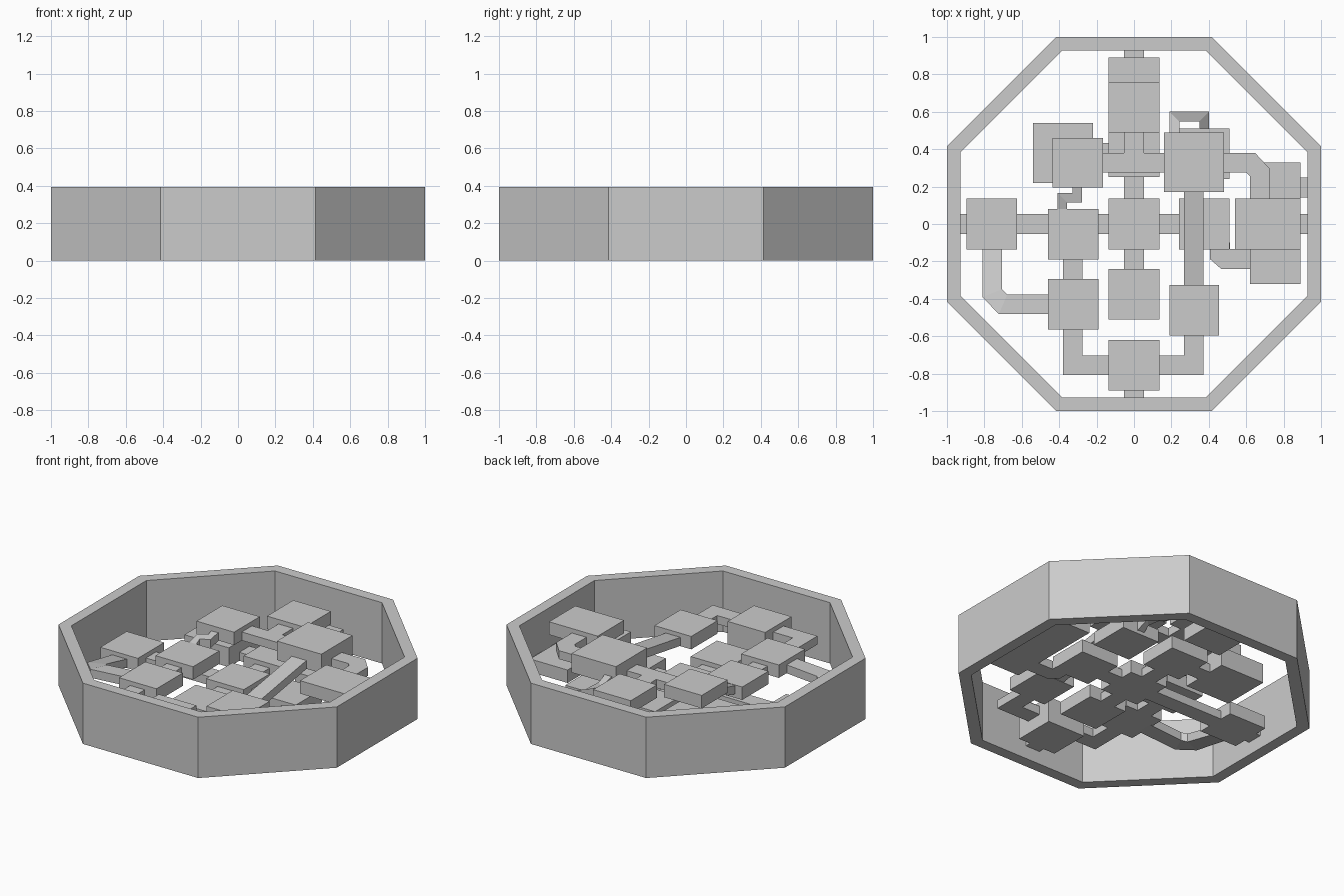
import bpy, bmesh, math
from mathutils import Vector

if "Cube" in bpy.data.objects:
    bpy.data.objects.remove(bpy.data.objects["Cube"])

L1, L2, L3 = 0.085, 0.168, 0.252   # floor heights of the three storeys
RH, CH = 0.084, 0.055              # room and corridor heights
W = 0.105                          # corridor width


def make(name, bm):
    bmesh.ops.recalc_face_normals(bm, faces=bm.faces)
    me = bpy.data.meshes.new(name)
    bm.to_mesh(me)
    bm.free()
    ob = bpy.data.objects.new(name, me)
    bpy.context.collection.objects.link(ob)
    return ob


def room(name, x0, x1, y0, y1, z, h=RH):
    bm = bmesh.new()
    bmesh.ops.create_cube(bm, size=1)
    for v in bm.verts:
        v.co = ((x0 + x1) / 2 + v.co.x * (x1 - x0),
                (y0 + y1) / 2 + v.co.y * (y1 - y0),
                z + (v.co.z + 0.5) * h)
    make(name, bm)


def corridor(name, pts, w=W, h=CH):
    """Sweep a box section along a path of floor points with mitred corners."""
    P = [Vector(p) for p in pts]
    D = [(b - a).to_2d().normalized() for a, b in zip(P, P[1:])]
    bm = bmesh.new()
    rings = []
    for i, p in enumerate(P):
        a, b = D[max(i - 1, 0)], D[min(i, len(D) - 1)]
        n = Vector((-(a.y + b.y), a.x + b.x)).normalized()
        n *= w / 2 / n.dot(Vector((-a.y, a.x)))
        rings.append([bm.verts.new((p.x + s * n.x, p.y + s * n.y, p.z + t * h))
                      for s, t in ((-1, 0), (1, 0), (1, 1), (-1, 1))])
    for r, q in zip(rings, rings[1:]):
        for k in range(4):
            bm.faces.new((r[k], r[(k + 1) % 4], q[(k + 1) % 4], q[k]))
    bm.faces.new(rings[0])
    bm.faces.new(rings[-1])
    make(name, bm)


# octagonal outer wall
bm = bmesh.new()
rings = []
for ap, z in ((1, 0), (1, 0.395), (0.928, 0.395), (0.928, 0)):
    r = ap / math.cos(math.pi / 8)
    rings.append([bm.verts.new((r * math.cos(math.pi / 8 + k * math.pi / 4),
                                r * math.sin(math.pi / 8 + k * math.pi / 4), z))
                  for k in range(8)])
for i in range(4):
    a, b = rings[i], rings[(i + 1) % 4]
    for k in range(8):
        bm.faces.new((a[k], a[(k + 1) % 8], b[(k + 1) % 8], b[k]))
make("outer_wall", bm)

# lower storey rooms
room("centre_room", -0.135, 0.135, -0.135, 0.135, L1)
room("west_room", -0.895, -0.625, -0.135, 0.135, L1)
room("inner_east_room", 0.24, 0.51, -0.135, 0.135, L1)
room("inner_south_room", -0.135, 0.135, -0.51, -0.24, L1)
room("south_gate_room", -0.135, 0.135, -0.89, -0.62, L1)
room("inner_north_room", -0.135, 0.135, 0.25, 0.51, L1)
room("north_gate_room", -0.135, 0.135, 0.62, 0.89, L1)
room("east_hall", 0.62, 0.89, -0.32, 0.33, L1)
room("northwest_hall", -0.54, -0.22, 0.22, 0.54, L1, 0.125)
room("northeast_room", 0.24, 0.51, 0.24, 0.51, L1)

# middle storey rooms
room("middle_west_room", -0.46, -0.19, -0.19, 0.08, L2)
room("southwest_room", -0.46, -0.19, -0.565, -0.295, L2)
room("south_upper_room", -0.135, 0.135, -0.89, -0.62, L2)
room("southeast_room", 0.19, 0.455, -0.595, -0.325, L2)

# upper storey rooms
room("northwest_upper_room", -0.435, -0.165, 0.195, 0.46, L3)
room("north_upper_room", -0.135, 0.135, 0.49, 0.76, L3)
room("northeast_upper_hall", 0.16, 0.48, 0.17, 0.49, L3, 0.123)
room("east_upper_room", 0.54, 0.89, -0.135, 0.135, L3)

# straight lower corridors
for a, b in ((-0.94, -0.85), (-0.65, -0.1), (0.1, 0.3), (0.85, 0.94)):
    corridor("cross_corridor_x", [(a, 0, L1), (b, 0, L1)])
for a, b in ((-0.94, -0.85), (-0.28, -0.1), (0.1, 0.3), (0.85, 0.94)):
    corridor("cross_corridor_y", [(0, a, L1), (0, b, L1)])
corridor("east_side_exit", [(0.85, 0.195, L1), (0.94, 0.195, L1)])
corridor("northwest_link", [(-0.25, 0.38, L1), (-0.1, 0.38, L1)])
corridor("east_bend", [(0.46, -0.1, L1), (0.46, -0.165, L1),
                       (0.485, -0.187, L1), (0.65, -0.187, L1)])

# middle corridors
corridor("west_link", [(-0.327, -0.31, L2), (-0.327, -0.17, L2)])
corridor("southwest_bend", [(-0.327, -0.55, L2), (-0.327, -0.755, L2), (-0.1, -0.755, L2)])
corridor("southeast_bend", [(0.32, -0.55, L2), (0.32, -0.755, L2), (0.1, -0.755, L2)])

# upper corridors
corridor("north_link", [(-0.2, 0.327, L3), (0.2, 0.327, L3)])
corridor("north_stem", [(0, 0.33, L3), (0, 0.52, L3)])
corridor("northeast_bend", [(0.45, 0.327, L3), (0.625, 0.327, L3),
                            (0.673, 0.275, L3), (0.673, 0.12, L3)])

# ramps between storeys
corridor("east_ramp", [(0.32, -0.34, L2), (0.32, 0.18, L3)])
corridor("west_ramp", [(-0.757, -0.12, L1), (-0.757, -0.37, 0.137),
                       (-0.70, -0.43, 0.15), (-0.44, -0.43, L2)])

# narrow stair links
corridor("stair_west", [(-0.303, 0.21, L3), (-0.303, 0.141, 0.235),
                        (-0.383, 0.141, 0.215), (-0.383, 0.07, 0.19)], 0.052)
corridor("stair_northeast", [(0.216, 0.48, L3), (0.216, 0.575, 0.22),
                             (0.375, 0.575, 0.14), (0.375, 0.5, 0.1)], 0.052)
